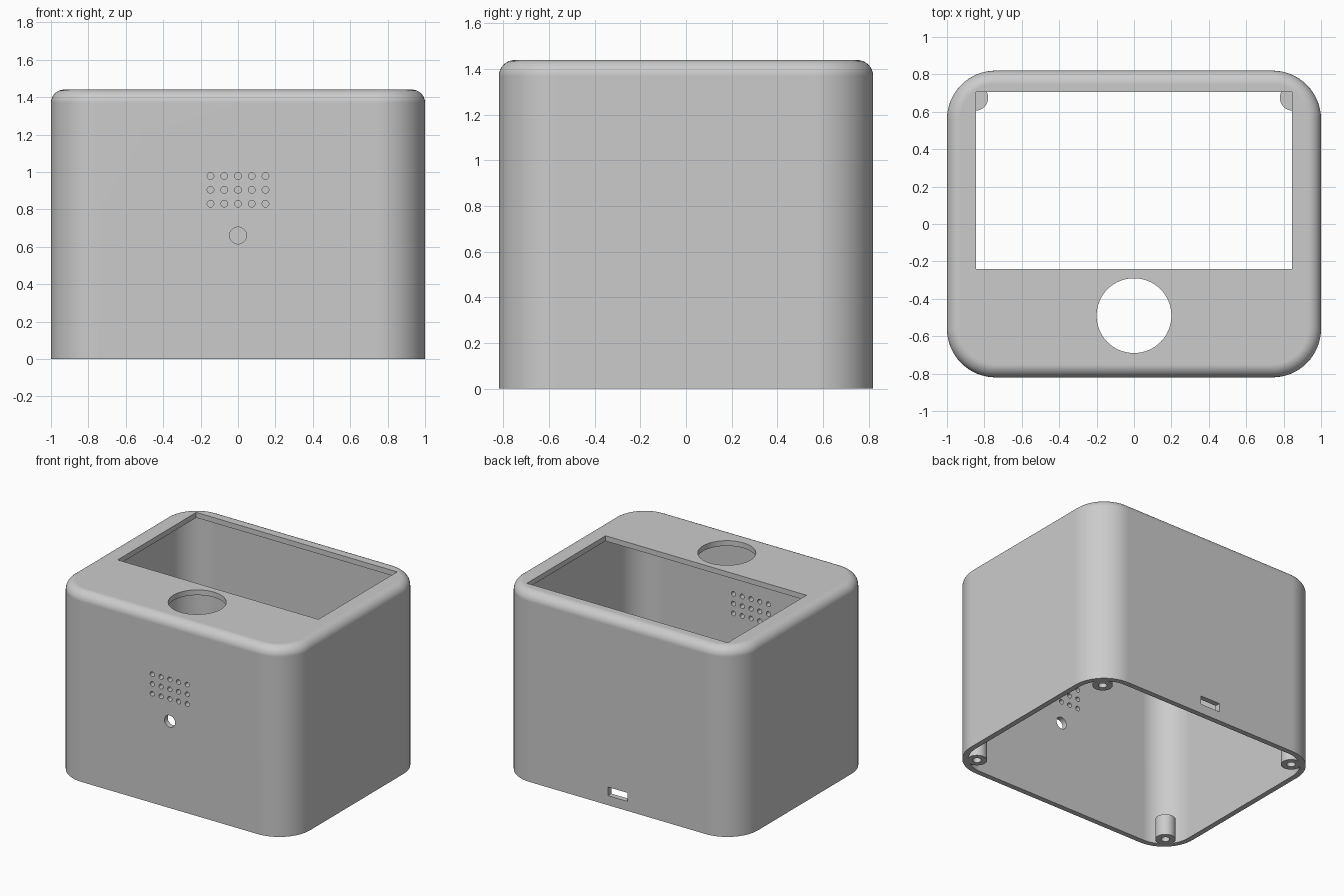
import bpy, bmesh
from math import sin, cos, pi, radians
from mathutils import Matrix, Vector

if "Cube" in bpy.data.objects:
    bpy.data.objects.remove(bpy.data.objects["Cube"], do_unlink=True)

HALF_X, HALF_Y, HEIGHT = 1.0, 0.82, 1.44
CORNER, FILLET, WALL = 0.26, 0.07, 0.04

grey = bpy.data.materials.new("plain grey")
grey.use_nodes = True
colour = (0.6, 0.6, 0.6, 1)
grey.diffuse_color = colour
grey.node_tree.nodes["Principled BSDF"].inputs["Base Color"].default_value = colour


def new_object(name, bm):
    bmesh.ops.recalc_face_normals(bm, faces=bm.faces)
    mesh = bpy.data.meshes.new(name)
    bm.to_mesh(mesh)
    bm.free()
    mesh.materials.append(grey)
    obj = bpy.data.objects.new(name, mesh)
    bpy.context.collection.objects.link(obj)
    return obj


def rounded_block(name, rings, steps=16):
    """Loft rounded rectangles given as (inset, height) and cap both ends."""
    bm = bmesh.new()
    loops = []
    for inset, z in rings:
        r = CORNER - inset
        loop = []
        for quarter, (sx, sy) in enumerate([(1, 1), (-1, 1), (-1, -1), (1, -1)]):
            for i in range(steps + 1):
                a = (quarter + i / steps) * pi / 2
                loop.append(bm.verts.new((sx * (HALF_X - CORNER) + r * cos(a),
                                          sy * (HALF_Y - CORNER) + r * sin(a), z)))
        loops.append(loop)
    for low, high in zip(loops, loops[1:]):
        for i in range(len(low)):
            j = (i + 1) % len(low)
            bm.faces.new((low[i], low[j], high[j], high[i]))
    bm.faces.new(loops[0])
    bm.faces.new(loops[-1])
    return new_object(name, bm)


def box(name, centre, size):
    bm = bmesh.new()
    bmesh.ops.create_cube(bm, size=1, matrix=Matrix.Translation(centre) @ Matrix.Diagonal((*size, 1)))
    return new_object(name, bm)


def cylinder(name, centre, radius, depth, along_y=False, sides=32):
    turn = Matrix.Rotation(radians(90), 4, "X") if along_y else Matrix()
    bm = bmesh.new()
    bmesh.ops.create_cone(bm, cap_ends=True, segments=sides, radius1=radius, radius2=radius,
                          depth=depth, matrix=Matrix.Translation(centre) @ turn)
    return new_object(name, bm)


def cut(target, cutters):
    for cutter in cutters:
        cutter.hide_render = True
        mod = target.modifiers.new("cut", "BOOLEAN")
        mod.operation, mod.solver, mod.object = "DIFFERENCE", "EXACT", cutter
    select(target)
    for mod in list(target.modifiers):
        bpy.ops.object.modifier_apply(modifier=mod.name)
    for cutter in cutters:
        bpy.data.objects.remove(cutter, do_unlink=True)


def select(obj):
    bpy.ops.object.select_all(action="DESELECT")
    obj.select_set(True)
    bpy.context.view_layer.objects.active = obj


def smooth(obj):
    select(obj)
    bpy.ops.object.shade_smooth_by_angle(angle=radians(30))
    mod = obj.modifiers.new("even shading", "WEIGHTED_NORMAL")
    mod.keep_sharp = True


# Outer shell with a rounded top edge, open underneath
arc = [k * pi / 16 for k in range(9)]
rings = [(0, 0)] + [(FILLET * (1 - cos(a)), HEIGHT - FILLET * (1 - sin(a))) for a in arc]
shell = rounded_block("enclosure_shell", rings)
cutters = [rounded_block("cavity_cutter", [(WALL, -0.1), (WALL, HEIGHT - WALL)])]

# Screen window and round button hole in the top
cutters.append(box("screen_cutter", (0, 0.2325, HEIGHT), (1.69, 0.945, 0.3)))
cutters.append(cylinder("button_cutter", (0, -0.49, HEIGHT), 0.2, 0.3, sides=64))

# Speaker grille and sensor hole in the front
for row in range(3):
    for col in range(-2, 3):
        cutters.append(cylinder("grille_cutter", (col * 0.0735, -HALF_Y, 0.83 + row * 0.074),
                                0.018, 0.2, True, 20))
cutters.append(cylinder("sensor_cutter", (0, -HALF_Y, 0.66), 0.045, 0.2, True))

# Cable slot in the back
cutters.append(box("cable_cutter", (0, HALF_Y, 0.105), (0.165, 0.2, 0.065)))
cut(shell, cutters)
smooth(shell)

# Screw posts in the four bottom corners, with blind holes
POST = 0.16
for x, side in ((0.85, "left"), (-0.85, "right")):
    for y, end in ((-0.675, "front"), (0.675, "back")):
        post = cylinder(f"screw_post_{end}_{side}", (x, y, POST / 2), 0.07, POST)
        cut(post, [cylinder("screw_cutter", (x, y, 0), 0.03, 0.24, sides=24)])
        smooth(post)
